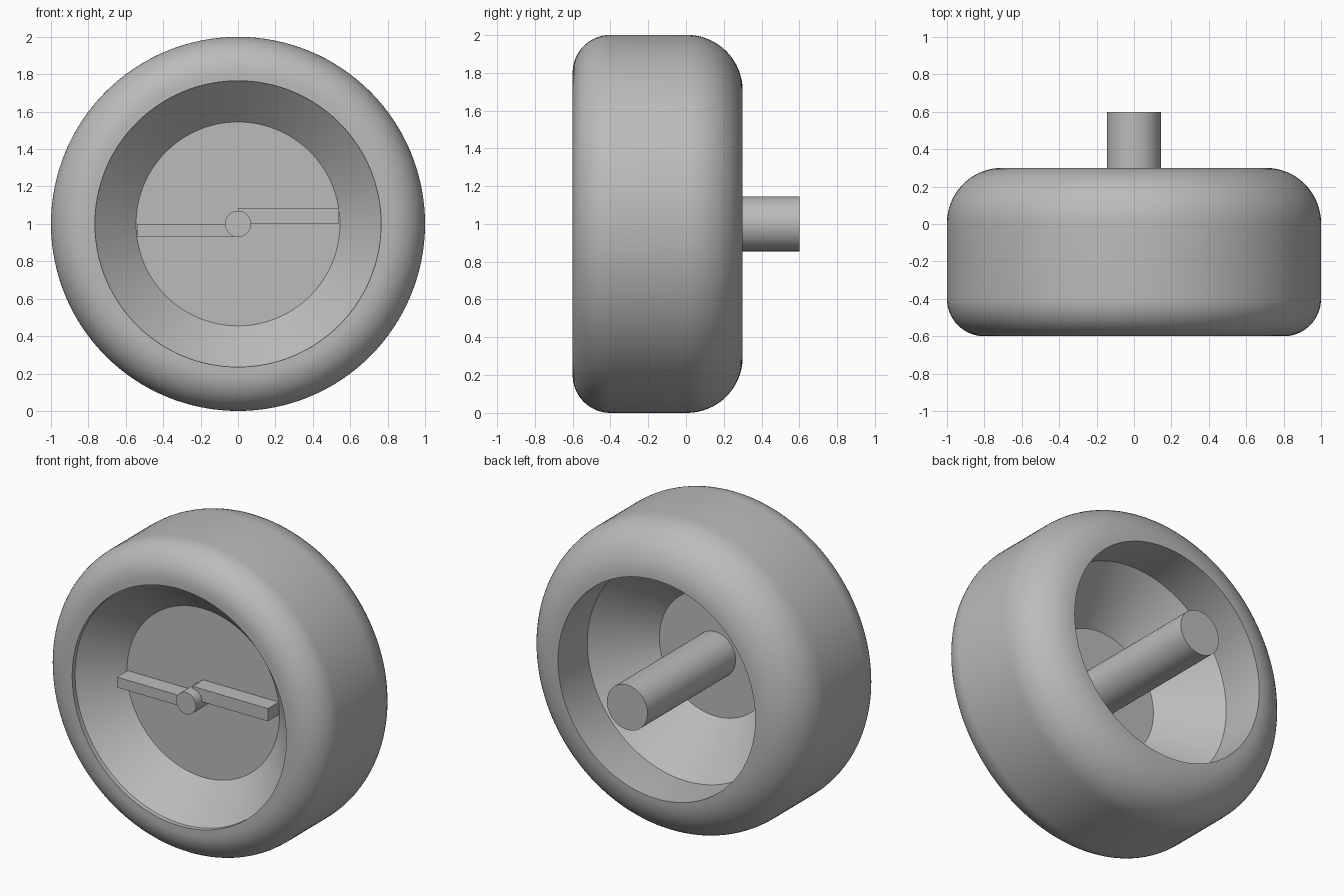
import bpy
import bmesh
from math import sin, cos, pi, radians
from mathutils import Matrix, Vector

if "Cube" in bpy.data.objects:
    bpy.data.objects.remove(bpy.data.objects["Cube"], do_unlink=True)

SEGMENTS = 128
CENTRE = Vector((0, 0, 1))

grey = bpy.data.materials.new("plain grey")
grey.use_nodes = True
colour = (0.5, 0.5, 0.5, 1)
grey.diffuse_color = colour
grey.node_tree.nodes["Principled BSDF"].inputs["Base Color"].default_value = colour


def finish(bm, name):
    bmesh.ops.recalc_face_normals(bm, faces=bm.faces)
    mesh = bpy.data.meshes.new(name)
    bm.to_mesh(mesh)
    bm.free()
    mesh.materials.append(grey)
    mesh.shade_smooth()
    mesh.set_sharp_from_angle(angle=radians(25))
    obj = bpy.data.objects.new(name, mesh)
    bpy.context.collection.objects.link(obj)
    obj.location = CENTRE
    return obj


def lathe(name, profile, closed):
    """Spin (radius, y) points around the wheel's y axis."""
    bm = bmesh.new()
    verts = [bm.verts.new((r, y, 0)) for r, y in profile]
    edges = [bm.edges.new(pair) for pair in zip(verts, verts[1:])]
    if closed:
        edges.append(bm.edges.new((verts[-1], verts[0])))
    bmesh.ops.spin(bm, geom=verts + edges, cent=(0, 0, 0), axis=(0, 1, 0),
                   angle=2 * pi, steps=SEGMENTS, use_duplicate=False)
    bmesh.ops.remove_doubles(bm, verts=bm.verts, dist=0.0001)
    return finish(bm, name)


def arc(r, y, radius, start, end, steps=16):
    angles = [radians(start + (end - start) * i / steps) for i in range(steps + 1)]
    return [(r + radius * cos(a), y + radius * sin(a)) for a in angles]


def bar(name, x0, x1, y0, y1, z0, z1):
    bm = bmesh.new()
    size = Matrix.Diagonal((x1 - x0, y1 - y0, z1 - z0, 1))
    middle = Matrix.Translation(((x0 + x1) / 2, (y0 + y1) / 2, (z0 + z1) / 2))
    bmesh.ops.create_cube(bm, size=1, matrix=middle @ size)
    return finish(bm, name)


# Tyre: tighter shoulder at the front, rounder shoulder at the back
front_lip, back_lip, bore_end = (0.765, -0.57), (0.705, 0.3), (0.705, 0.0)
tyre = [(0.765, -0.6)] + arc(0.8, -0.4, 0.2, -90, 0)
tyre += arc(0.705, 0.005, 0.295, 0, 90) + [bore_end, front_lip]
lathe("tyre", tyre, True)

# Rim: thin web with a cone opening to each side
web_front, web_back = -0.355, -0.3
lathe("rim", [(0, web_front), (0.545, web_front), front_lip, bore_end,
              (0.4, web_back), (0, web_back)], False)

# Axle behind the web and small hub pin in front of it
for name, radius, start, end in (("axle", 0.145, web_back, 0.6),
                                 ("hub_pin", 0.07, -0.53, web_front)):
    lathe(name, [(0, start), (radius, start), (radius, end), (0, end)], False)

# Offset bars on the front of the web
bar("left_bar", 0, 0.54, -0.465, web_front, 0.003, 0.085)
bar("right_bar", -0.54, 0, -0.465, web_front, -0.067, 0)
